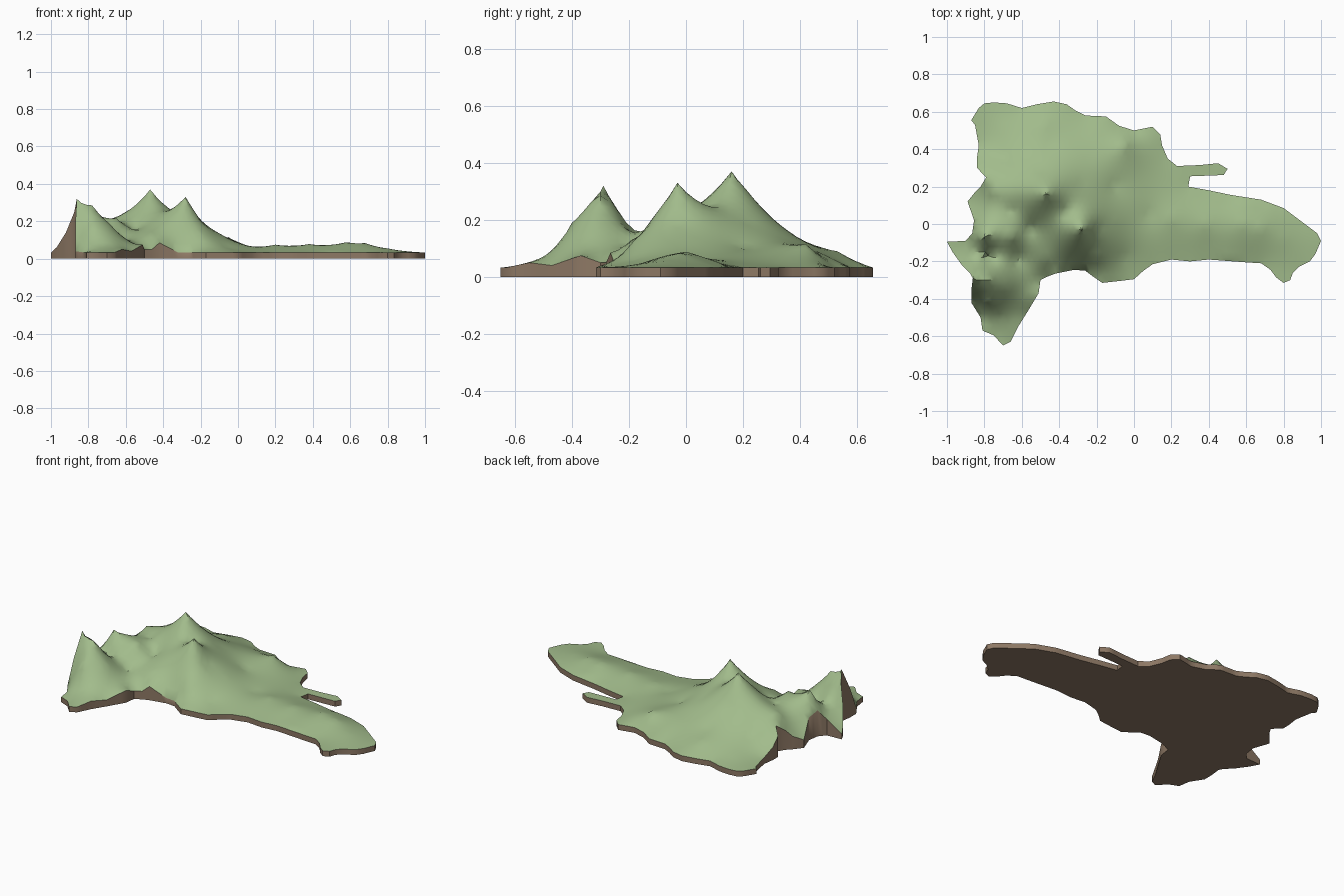
import bpy, bmesh, math
from mathutils import Vector, geometry

if "Cube" in bpy.data.objects:
    bpy.data.objects.remove(bpy.data.objects["Cube"])

LOW = 0.033   # usual height of the coast

# Low coast: clockwise from the north-west corner to the south-west headland
COAST = [(-.83,.62), (-.80,.645), (-.75,.65), (-.68,.645), (-.60,.62), (-.52,.64), (-.43,.655),
         (-.36,.64), (-.31,.605), (-.26,.58), (-.15,.575), (-.08,.525), (0,.50), (.10,.52),
         (.14,.48), (.15,.42), (.18,.35), (.23,.31), (.35,.315), (.45,.325), (.50,.295),
         (.48,.262), (.30,.255), (.29,.20), (.40,.18), (.52,.155), (.68,.13), (.80,.085),
         (.90,.01), (.98,-.05), (1,-.09), (.97,-.16), (.94,-.20), (.88,-.23), (.85,-.26),
         (.835,-.30), (.80,-.315), (.76,-.285), (.73,-.245), (.68,-.21), (.60,-.205),
         (.40,-.19), (.30,-.20), (.20,-.19), (.10,-.215), (.05,-.25), (0,-.295), (-.08,-.305),
         (-.17,-.315), (-.22,-.28), (-.26,-.25), (-.32,-.245)]
# Cliff coast with its height: south inlet, headland and west side
CLIFFS = [(-.42,-.265,.085), (-.46,-.28,.05), (-.50,-.30,.05), (-.51,-.37,.075), (-.57,-.47,.04),
          (-.62,-.55,.05), (-.66,-.63,.033), (-.70,-.65,.033), (-.75,-.595,.033),
          (-.81,-.57,.033), (-.82,-.50,.033), (-.87,-.42,.04), (-.87,-.36,.18), (-.862,-.29,.32),
          (-.875,-.265,.25), (-.92,-.22,.14), (-.97,-.15,.06), (-1,-.095,.033), (-.90,-.09,.10),
          (-.865,-.05,.16), (-.855,.02,.14), (-.89,.12,.05), (-.85,.17,.08), (-.82,.20,.12),
          (-.79,.25,.16), (-.84,.30,.13), (-.84,.35,.08), (-.83,.42,.04), (-.85,.53,.033),
          (-.87,.555,.033)]
# Inland spot heights: peaks, ridges and valleys
SPOTS = [(-.47,.16,.37), (-.28,-.03,.33), (-.36,.07,.24), (-.80,-.07,.26), (-.65,-.07,.215),
         (-.78,-.30,.285), (-.78,-.40,.19), (-.69,-.33,.19), (-.72,-.50,.07), (-.60,-.35,.10),
         (-.78,-.17,.12), (-.62,-.19,.10), (-.47,-.19,.13), (-.55,-.02,.15), (-.66,.08,.19),
         (-.75,.18,.20), (-.60,.18,.25), (-.50,.30,.20), (-.70,.35,.11), (-.70,.52,.06),
         (-.45,.42,.12), (-.48,.53,.09), (-.25,.36,.13), (-.28,.22,.19), (-.05,.42,.115),
         (-.20,.48,.08), (-.19,-.02,.19), (-.09,.02,.13), (-.10,.20,.10), (-.20,-.18,.13),
         (-.05,-.18,.06), (.05,.28,.07), (.08,.05,.06), (.20,.02,.075), (.38,0,.078),
         (.58,0,.088), (.68,-.02,.083), (.80,-.08,.055), (.40,-.12,.05), (.58,.09,.06)]


def solve(a, b):
    """Gaussian elimination with pivoting."""
    n = len(b)
    rows = [r + [v] for r, v in zip(a, b)]
    for i in range(n):
        p = max(range(i, n), key=lambda k: abs(rows[k][i]))
        rows[i], rows[p] = rows[p], rows[i]
        for k in range(i + 1, n):
            f = rows[k][i] / rows[i][i]
            if f:
                rows[k] = [u - f * v for u, v in zip(rows[k], rows[i])]
    x = [0.0] * n
    for i in reversed(range(n)):
        x[i] = (rows[i][n] - sum(rows[i][k] * x[k] for k in range(i + 1, n))) / rows[i][i]
    return x


# Terrain surface passing through all coast points and spot heights
coast = [Vector((x, y, LOW)) for x, y in COAST] + [Vector(c) for c in CLIFFS]
known = coast + [Vector(s) for s in SPOTS]
matrix = [[(p.xy - q.xy).length for q in known] + [1.0] for p in known]
matrix.append([1.0] * len(known) + [0.0])
weights = solve(matrix, [p.z for p in known] + [0.0])


def height(p):
    h = sum(w * (p - q.xy).length for w, q in zip(weights, known)) + weights[-1]
    return max(h, LOW)


# Coast line, divided evenly
loop = []
for a, b in zip(coast, coast[1:] + coast[:1]):
    steps = max(1, round((b - a).xy.length / .03))
    loop += [a.lerp(b, i / steps) for i in range(steps)]


def inside(p):
    odd = False
    for a, b in zip(loop, loop[1:] + loop[:1]):
        if (a.y > p.y) != (b.y > p.y) and p.x < a.x + (p.y - a.y) * (b.x - a.x) / (b.y - a.y):
            odd = not odd
    return odd


# Inland points: the spots plus a staggered grid
points = [Vector(s[:2]) for s in SPOTS]
for j in range(-22, 23):
    for i in range(-34, 35):
        p = Vector(((i + .5 * (j % 2)) * .03, j * .03))
        if inside(p) and min((p - q.xy).length for q in loop + [Vector(s) for s in SPOTS]) > .016:
            points.append(p)

n = len(loop)
verts = [p.xy for p in loop] + points
edges = [(i, (i + 1) % n) for i in range(n)]
out, _, tris, origin, _, _ = geometry.delaunay_2d_cdt(verts, edges, [], 1, 1e-5)

# Island: grassy top, rock cliffs and flat rock underside
bm = bmesh.new()
top, low = [], []
for p, src in zip(out, origin):
    z = loop[src[0]].z if src and src[0] < n else height(p)
    top.append(bm.verts.new((p.x, p.y, z)))
    low.append(bm.verts.new((p.x, p.y, 0)))
twin = dict(zip(top, low))
for t in tris:
    bm.faces.new([top[i] for i in t])
rim = [e for e in bm.edges if e.is_boundary]
for t in tris:
    bm.faces.new([low[i] for i in reversed(t)]).material_index = 1
for e in rim:
    a, b = e.verts
    bm.faces.new((a, b, twin[b], twin[a])).material_index = 1
bmesh.ops.delete(bm, geom=[v for v in bm.verts if not v.link_faces], context='VERTS')
bmesh.ops.recalc_face_normals(bm, faces=bm.faces)

mesh = bpy.data.meshes.new("island")
bm.to_mesh(mesh)
bm.free()
island = bpy.data.objects.new("island", mesh)
bpy.context.collection.objects.link(island)
for name, colour in (("grass green", (.36, .50, .26, 1)), ("rock brown", (.27, .19, .13, 1))):
    m = bpy.data.materials.new(name)
    m.diffuse_color = colour
    m.use_nodes = True
    m.node_tree.nodes["Principled BSDF"].inputs["Base Color"].default_value = m.diffuse_color
    mesh.materials.append(m)

bpy.context.view_layer.objects.active = island
island.select_set(True)
bpy.ops.object.shade_smooth_by_angle(angle=math.radians(40))
